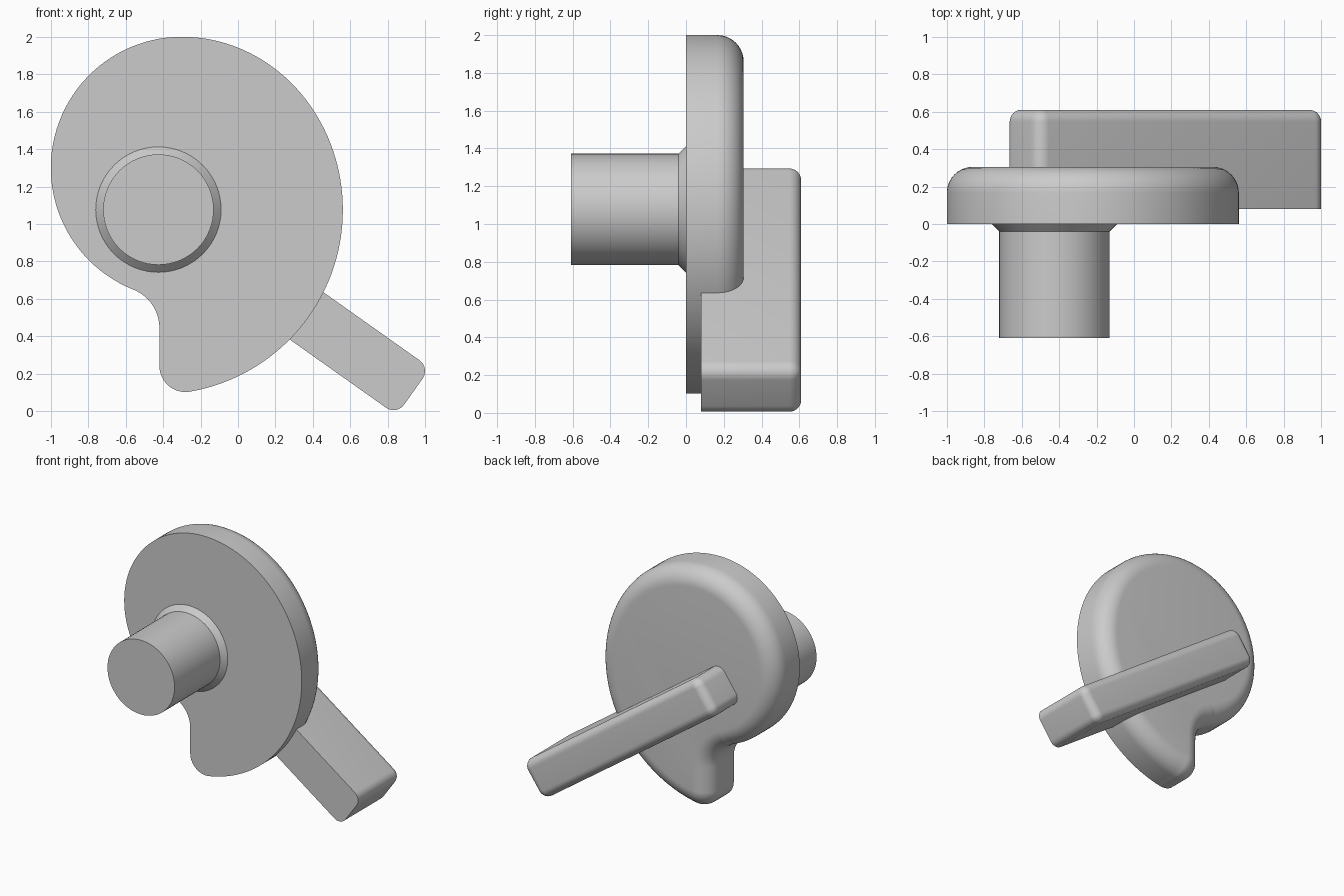
import bpy, bmesh, math
from mathutils import Vector

if "Cube" in bpy.data.objects:
    bpy.data.objects.remove(bpy.data.objects["Cube"])

grey = bpy.data.materials.new("plain_grey")
grey.diffuse_color = (0.6, 0.6, 0.6, 1)
grey.use_nodes = True
grey.node_tree.nodes["Principled BSDF"].inputs["Base Color"].default_value = grey.diffuse_color


def arc(cx, cz, rx, a0, a1, n, rz=None, side=1):
    """Points with outward normals along an arc (degrees); side=-1 is concave."""
    rz = rz or rx
    out = []
    for i in range(n + 1):
        a = math.radians(a0 + (a1 - a0) * i / n)
        c, s = math.cos(a), math.sin(a)
        normal = Vector((c / rx, s / rz)).normalized() * side
        out.append((Vector((cx + rx * c, cz + rz * s)), normal))
    return out


def loft(name, outline, levels):
    """Stack inset copies of an x-z outline along y; levels are (y, inset)."""
    pts = [p for i, p in enumerate(outline)
           if (p[0] - outline[i - 1][0]).length > 1e-5]
    bm = bmesh.new()
    rings = []
    for y, inset in levels:
        flat = [p - n * inset for p, n in pts]
        rings.append([bm.verts.new((q.x, y, q.y)) for q in flat])
    k = len(pts)
    for a, b in zip(rings, rings[1:]):
        for i in range(k):
            j = (i + 1) % k
            bm.faces.new((a[i], a[j], b[j], b[i]))
    bm.faces.new(rings[0])
    bm.faces.new(rings[-1])
    bmesh.ops.recalc_face_normals(bm, faces=bm.faces)
    me = bpy.data.meshes.new(name)
    bm.to_mesh(me)
    bm.free()
    me.materials.append(grey)
    ob = bpy.data.objects.new(name, me)
    bpy.context.collection.objects.link(ob)
    bpy.ops.object.select_all(action='DESELECT')
    ob.select_set(True)
    bpy.context.view_layer.objects.active = ob
    bpy.ops.object.shade_smooth_by_angle(angle=math.radians(30))
    return ob


def rounded_back(front, back, r, n=8):
    """Levels for a flat front and a filleted back edge."""
    steps = [math.radians(90 * i / n) for i in range(n + 1)]
    return [(front, 0)] + [(back - r + r * math.sin(t), r * (1 - math.cos(t)))
                           for t in steps]


# Cam plate: large lower arc, blended top, smaller left arc, concave notch, tail
cam = (arc(-0.425, 1.075, 0.985, -80.1, 0, 32)
       + arc(-0.3, 1.075, 0.86, 0, 90, 36, rz=0.925)
       + arc(-0.3, 1.3, 0.7, 90, 248.3, 48)
       + arc(-0.64, 0.445, 0.22, 68.3, 0, 14, side=-1)
       + arc(-0.28, 0.2425, 0.14, 180, 279.9, 16))
loft("cam_plate", cam, rounded_back(0, 0.305, 0.139, 10))

# Shaft with a chamfered collar where it meets the plate
loft("shaft", arc(-0.425, 1.077, 0.335, 0, 360, 64),
     [(0.02, 0), (0, 0), (-0.04, 0.04), (-0.61, 0.04)])

# Diagonal lever bar: rounded rectangle tilted down to the right
tilt, r, half_len, half_wid = -35.3, 0.07, 0.873, 0.085
u = Vector((math.cos(math.radians(tilt)), math.sin(math.radians(tilt))))
v = Vector((-u.y, u.x))
bar = []
for i, (su, sv) in enumerate(((1, 1), (-1, 1), (-1, -1), (1, -1))):
    c = Vector((0.1675, 0.65)) + u * su * half_len + v * sv * half_wid
    bar += arc(c.x, c.y, r, tilt + 90 * i, tilt + 90 * (i + 1), 8)
loft("lever_bar", bar, rounded_back(0.08, 0.61, 0.064))
